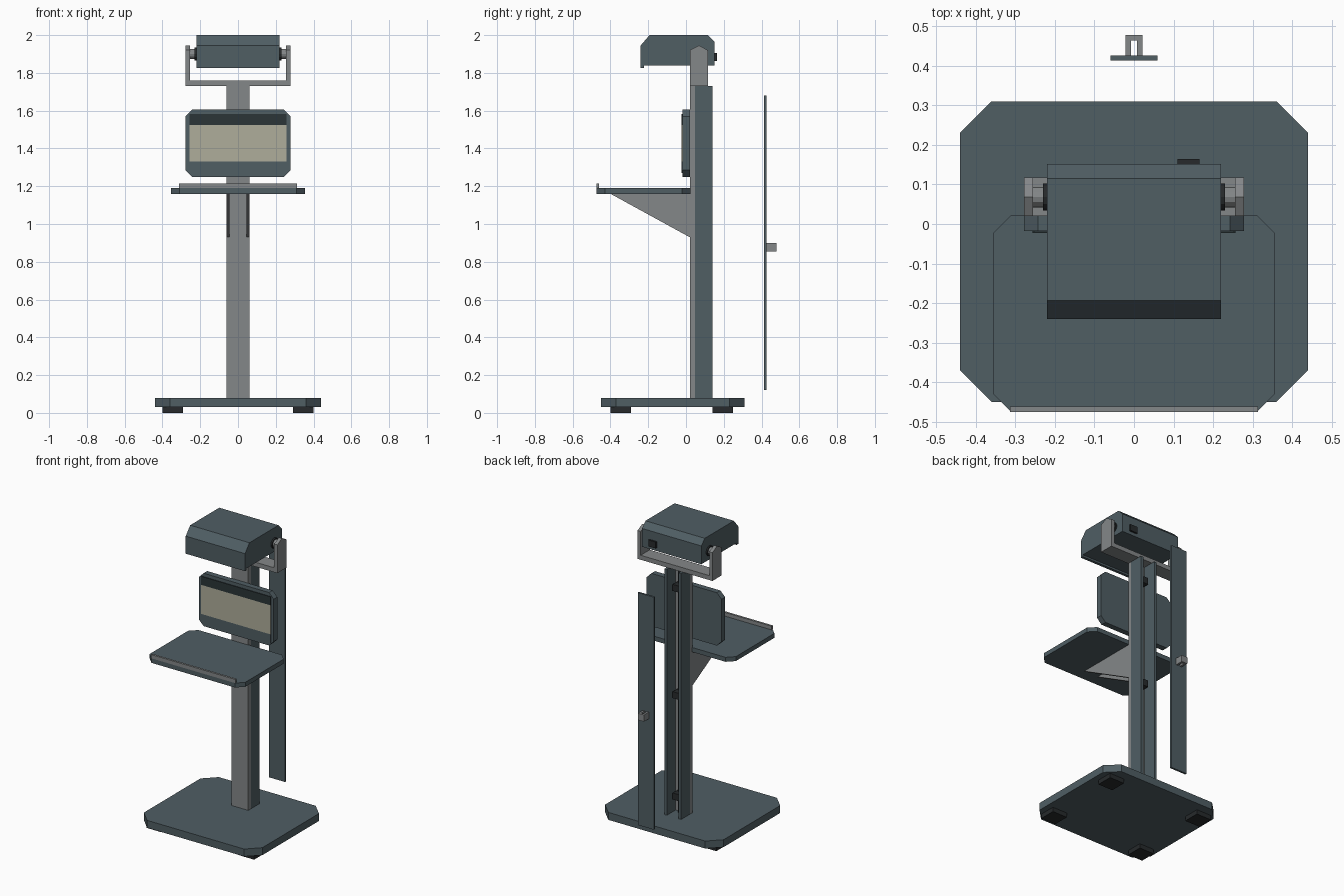
import bpy, bmesh, math
from mathutils import Matrix

if "Cube" in bpy.data.objects:
    bpy.data.objects.remove(bpy.data.objects["Cube"])


def material(name, rgb):
    m = bpy.data.materials.new(name)
    m.diffuse_color = (*rgb, 1)
    m.use_nodes = True
    m.node_tree.nodes["Principled BSDF"].inputs["Base Color"].default_value = m.diffuse_color
    return m


SLATE = material("slate_blue", (0.080, 0.112, 0.127))
GRAY = material("metal_gray", (0.231, 0.243, 0.248))
BLACK = material("rubber_black", (0.020, 0.023, 0.025))
BEIGE = material("screen_beige", (0.428, 0.423, 0.328))
DARK = material("header_dark", (0.024, 0.035, 0.038))


def finish(name, bm, mat):
    bmesh.ops.recalc_face_normals(bm, faces=bm.faces)
    mesh = bpy.data.meshes.new(name)
    bm.to_mesh(mesh)
    bm.free()
    mesh.materials.append(mat)
    ob = bpy.data.objects.new(name, mesh)
    bpy.context.collection.objects.link(ob)
    return ob


def prism(name, outline, axis, lo, hi, mat):
    """Extrude a 2D outline along axis: x takes (y, z), y takes (x, z), z takes (x, y)."""
    place = {"x": lambda a, b, t: (t, a, b),
             "y": lambda a, b, t: (a, t, b),
             "z": lambda a, b, t: (a, b, t)}[axis]
    bm = bmesh.new()
    low = [bm.verts.new(place(a, b, lo)) for a, b in outline]
    high = [bm.verts.new(place(a, b, hi)) for a, b in outline]
    bm.faces.new(low)
    bm.faces.new(high)
    n = len(outline)
    for i in range(n):
        j = (i + 1) % n
        bm.faces.new((low[i], low[j], high[j], high[i]))
    return finish(name, bm, mat)


def rect(a0, a1, b0, b1, c=0):
    """Rectangle outline, with corners cut by c."""
    if not c:
        return [(a0, b0), (a1, b0), (a1, b1), (a0, b1)]
    return [(a0 + c, b0), (a1 - c, b0), (a1, b0 + c), (a1, b1 - c),
            (a1 - c, b1), (a0 + c, b1), (a0, b1 - c), (a0, b0 + c)]


def box(name, x0, x1, y0, y1, z0, z1, mat):
    return prism(name, rect(x0, x1, y0, y1), "z", z0, z1, mat)


# Base plate and feet
prism("base_plate", rect(-0.44, 0.44, -0.45, 0.31, 0.08), "z", 0.03, 0.08, SLATE)
for sx in (-1, 1):
    for y in (-0.345, 0.195):
        x = sx * 0.345
        box("foot", x - 0.055, x + 0.055, y - 0.055, y + 0.055, 0, 0.03, BLACK)

# Column: front plate with two flanges, open at the back
box("column_front", -0.062, 0.062, 0.02, 0.047, 0.08, 1.73, GRAY)
for sx in (-1, 1):
    a, b = sorted((sx * 0.044, sx * 0.062))
    box("column_flange", a, b, 0.047, 0.14, 0.08, 1.73, SLATE)

# Cable and its clips inside the column
box("cable", -0.012, 0.012, 0.047, 0.07, 0.08, 1.73, BLACK)
for z in (0.2, 0.88, 1.6):
    box("cable_clip", -0.025, 0.025, 0.047, 0.105, z - 0.022, z + 0.022, BLACK)

# Detached rear cover with a U-shaped handle
box("rear_cover", -0.06, 0.06, 0.413, 0.426, 0.12, 1.68, SLATE)
prism("cover_handle", [(-0.022, 0.426), (-0.022, 0.478), (0.022, 0.478), (0.022, 0.426),
                       (0.008, 0.426), (0.008, 0.464), (-0.008, 0.464), (-0.008, 0.426)],
      "z", 0.855, 0.90, GRAY)

# Shelf, front lip and triangular brackets
prism("shelf", rect(-0.355, 0.355, -0.475, 0.023, 0.045), "z", 1.16, 1.19, SLATE)
box("shelf_lip", -0.313, 0.313, -0.475, -0.461, 1.19, 1.215, GRAY)
for sx in (-1, 1):
    a, b = sorted((sx * 0.046, sx * 0.06))
    prism("shelf_bracket", [(-0.40, 1.16), (0.02, 1.16), (0.02, 0.93)], "x", a, b, GRAY)

# Display housing with thin coloured panels
prism("display_housing", rect(-0.278, 0.278, 1.25, 1.605, 0.035), "y", -0.018, 0.02, SLATE)
box("display_header", -0.257, 0.257, -0.023, -0.018, 1.525, 1.582, DARK)
box("display_screen", -0.257, 0.257, -0.023, -0.018, 1.33, 1.525, BEIGE)
box("display_footer", -0.257, 0.257, -0.023, -0.018, 1.27, 1.33, SLATE)

# Yoke holding the head
box("yoke_bar", -0.278, 0.278, 0.02, 0.117, 1.73, 1.76, GRAY)
for sx in (-1, 1):
    a, b = sorted((sx * 0.255, sx * 0.278))
    prism("yoke_arm", [(0.02, 1.76), (0.117, 1.76), (0.117, 1.92), (0.068, 1.945),
                       (0.02, 1.92)], "x", a, b, GRAY)
    # Pivot pin and washer
    for name, r, d0, d1, mat in (("pivot_pin", 0.026, 0.22, 0.255, GRAY),
                                 ("pivot_washer", 0.034, 0.22, 0.23, BLACK)):
        a, b = sorted((sx * d0, sx * d1))
        ring = [(0.068 + r * math.cos(i * math.pi / 6), 1.9 + r * math.sin(i * math.pi / 6))
                for i in range(12)]
        prism(name, ring, "x", a, b, mat)

# Head body, front lip and rear socket
prism("head_body", [(-0.24, 1.84), (-0.24, 1.945), (-0.193, 2.0), (0.115, 2.0),
                    (0.152, 1.963), (0.152, 1.84)], "x", -0.22, 0.22, SLATE)
box("head_front_lip", -0.22, 0.22, -0.24, -0.222, 1.827, 1.84, SLATE)
box("rear_socket", 0.11, 0.165, 0.152, 0.164, 1.862, 1.905, BLACK)
